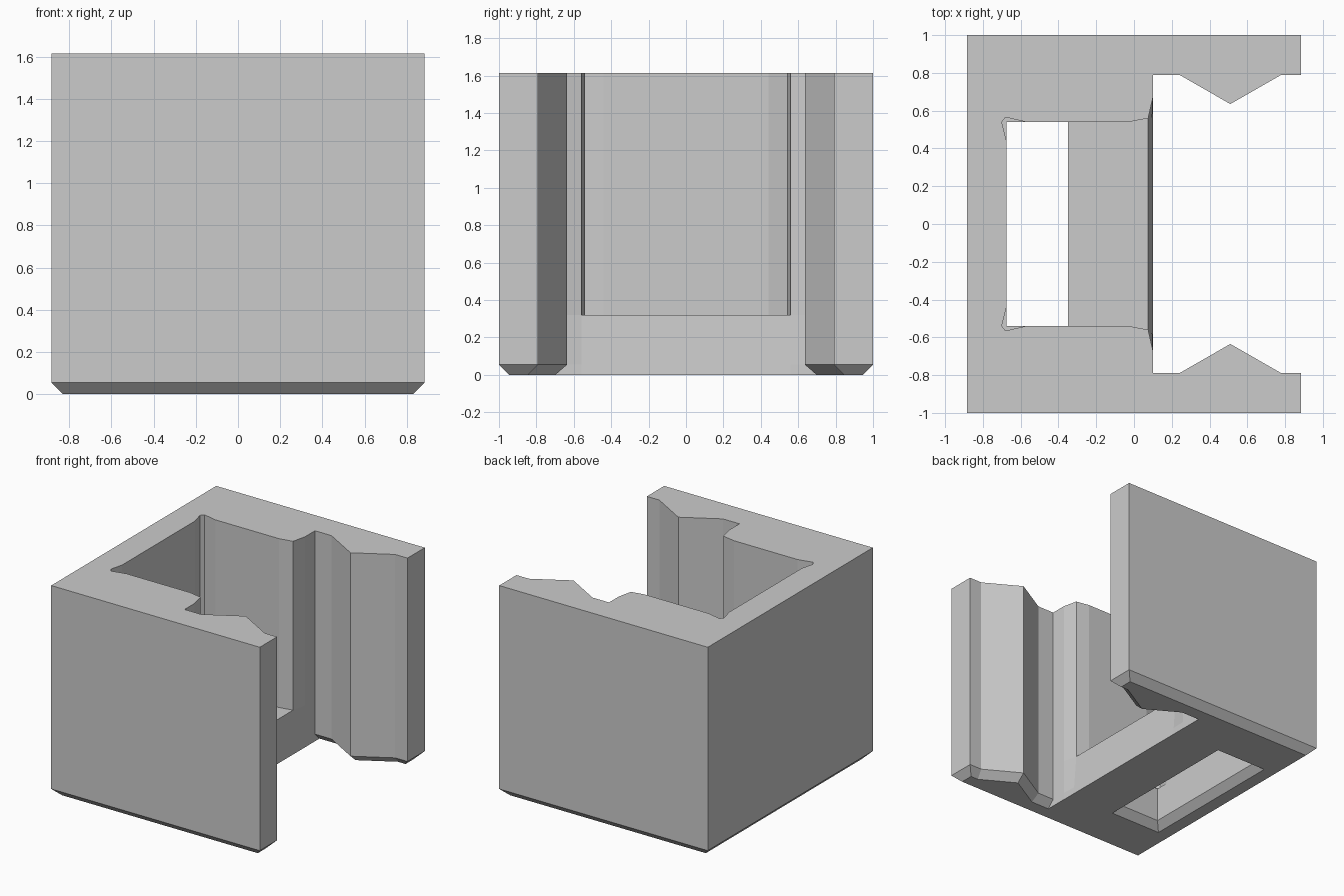
import bpy, bmesh
from mathutils import Vector

if "Cube" in bpy.data.objects:
    bpy.data.objects.remove(bpy.data.objects["Cube"], do_unlink=True)

HEIGHT, CHAMFER, FLOOR = 1.615, 0.055, 0.32

grey = bpy.data.materials.new("light_grey")
grey.use_nodes = True
grey.diffuse_color = (0.6, 0.6, 0.6, 1)
grey.node_tree.nodes["Principled BSDF"].inputs["Base Color"].default_value = (0.6, 0.6, 0.6, 1)


def mirrored(half):
    """Close a +y half outline with its -y mirror image."""
    return half + [(x, -y) for x, y in reversed(half)]


def loft(name, rings):
    """Solid through a stack of (z, outline) rings."""
    bm = bmesh.new()
    loops = [[bm.verts.new((x, y, z)) for x, y in pts] for z, pts in rings]
    n = len(loops[0])
    for low, high in zip(loops, loops[1:]):
        for i in range(n):
            j = (i + 1) % n
            bm.faces.new((low[i], low[j], high[j], high[i]))
    bm.faces.new(loops[0])
    bm.faces.new(loops[-1])
    bmesh.ops.recalc_face_normals(bm, faces=bm.faces)
    mesh = bpy.data.meshes.new(name)
    bm.to_mesh(mesh)
    bm.free()
    mesh.materials.append(grey)
    obj = bpy.data.objects.new(name, mesh)
    bpy.context.collection.objects.link(obj)
    return obj


def inset(pts, is_wall):
    """Move each outline edge inwards by the chamfer, leaving wall edges in place."""
    lines = []
    for i, p in enumerate(pts):
        a, b = Vector(p), Vector(pts[(i + 1) % len(pts)])
        d = (b - a).normalized()
        normal = Vector((-d.y, d.x))
        offset = 0 if is_wall(a) and is_wall(b) else CHAMFER
        lines.append((a + normal * offset, d))
    result = []
    for i, p in enumerate(pts):
        (a, d), (b, e) = lines[i - 1], lines[i]
        cross = d.x * e.y - d.y * e.x
        if abs(cross) < 1e-5:
            result.append(p)
        else:
            w = b - a
            q = a + d * ((w.x * e.y - w.y * e.x) / cross)
            result.append((q.x, q.y))
    return result


def outline(wall_x):
    """Block with a wide side opening and a pointed rib on each arm."""
    return mirrored([(wall_x, 0.56), (0.10, 0.67), (0.10, 0.79), (0.24, 0.79),
                     (0.51, 0.635), (0.78, 0.79), (0.885, 0.79),
                     (0.885, 1), (-0.885, 1)])


def cut(target, cutter):
    mod = target.modifiers.new("cut", 'BOOLEAN')
    mod.operation, mod.solver, mod.object = 'DIFFERENCE', 'EXACT', cutter
    bpy.context.view_layer.objects.active = target
    bpy.ops.object.modifier_apply(modifier=mod.name)
    bpy.data.objects.remove(cutter, do_unlink=True)


# Housing: chamfered foot, inner wall leaning back up to the pocket floor
foot = inset(outline(0.10), lambda p: 0 < p.x < 0.11)
lean = 0.10 - 0.025 * CHAMFER / FLOOR
housing = loft("housing", [(0, foot), (CHAMFER, outline(lean)),
                           (FLOOR, outline(0.075)), (HEIGHT, outline(0.075))])

# Pocket: open at the top and side, with relieved back corners
pocket = mirrored([(0.2, 0.5838), (-0.03, 0.54), (-0.57, 0.54),
                   (-0.68, 0.565), (-0.70, 0.54), (-0.675, 0.44)])
cut(housing, loft("pocket_cutter", [(FLOOR, pocket), (HEIGHT + 0.2, pocket)]))


# Floor slot: flared at the underside
def slot(grow):
    return mirrored([(-0.35 + grow, 0.54 + grow), (-0.675 - grow, 0.54 + grow)])


cut(housing, loft("slot_cutter", [(-0.02, slot(CHAMFER + 0.02)), (CHAMFER, slot(0)),
                                  (FLOOR + 0.1, slot(0))]))
